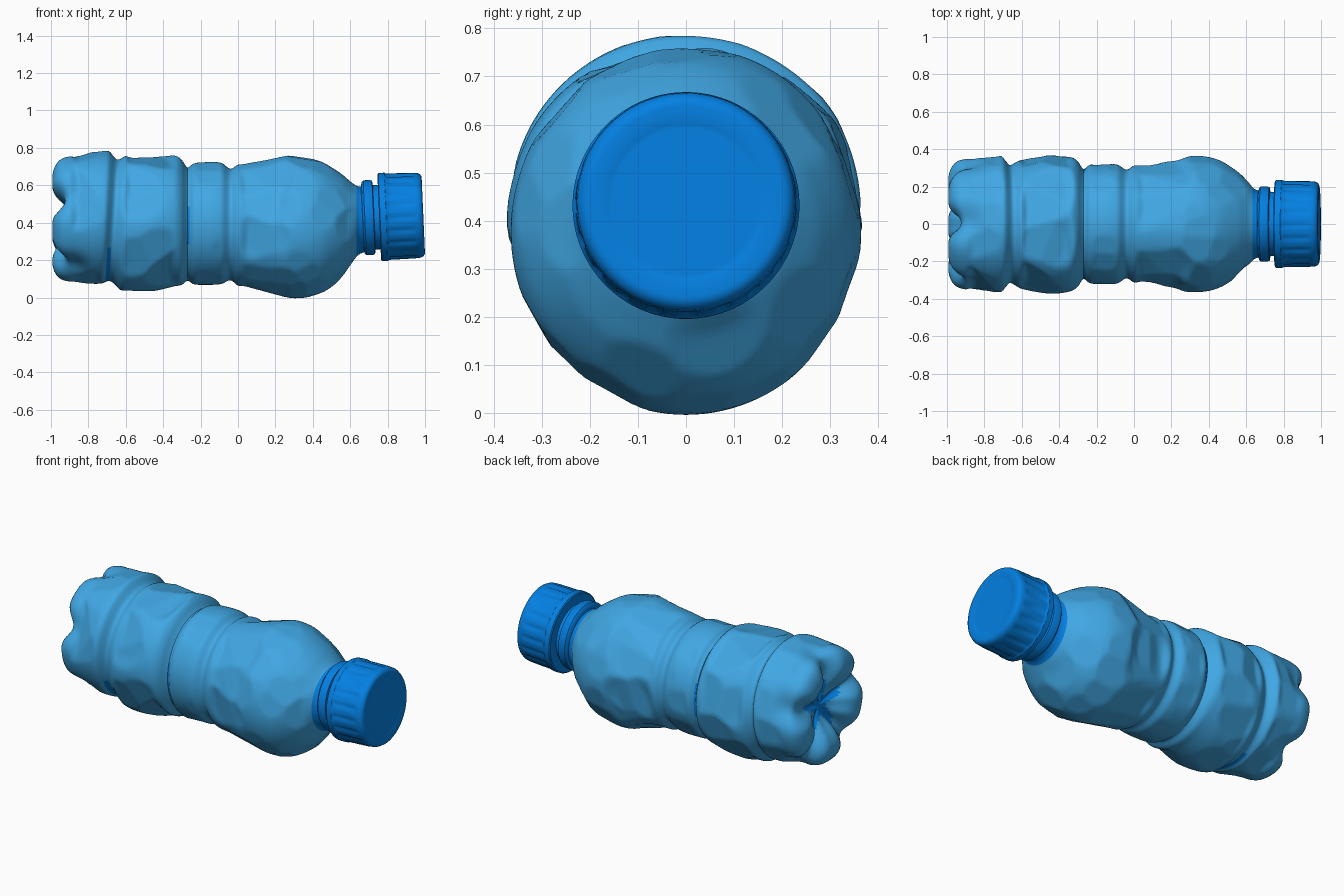
import bpy, bmesh, math, random
from mathutils import Vector, Matrix

if "Cube" in bpy.data.objects:
    bpy.data.objects.remove(bpy.data.objects["Cube"])

random.seed(7)
SEG = 120


def material(name, rgb):
    m = bpy.data.materials.new(name)
    m.diffuse_color = (*rgb, 1)
    m.use_nodes = True
    m.node_tree.nodes["Principled BSDF"].inputs["Base Color"].default_value = m.diffuse_color
    return m


LIGHT = material("light_blue_plastic", (0.052, 0.388, 0.775))
DARK = material("strong_blue_plastic", (0.001, 0.215, 0.76))


def clamp(v):
    return max(0.0, min(1.0, v))


def smooth(v):
    v = clamp(v)
    return v * v * (3 - 2 * v)


def curve(rows, x):
    """Smooth interpolation through rows of (x, values...)."""
    n = len(rows)
    i = max(k for k in range(n - 1) if k == 0 or rows[k][0] <= x)
    a, b = rows[i], rows[i + 1]
    p, q = rows[max(i - 1, 0)], rows[min(i + 2, n - 1)]
    h = b[0] - a[0]
    t = (x - a[0]) / h
    out = []
    for k in range(1, len(a)):
        ma = (b[k] - p[k]) / (b[0] - p[0]) * h
        mb = (q[k] - a[k]) / (q[0] - a[0]) * h
        out.append((2*t**3 - 3*t**2 + 1) * a[k] + (t**3 - 2*t**2 + t) * ma
                   + (3*t**2 - 2*t**3) * b[k] + (t**3 - t**2) * mb)
    return out


def skin(name, rings, mats, rule=None, angle=35):
    """Join rings of points into a closed skin with capped ends."""
    bm = bmesh.new()
    vs = [[bm.verts.new(p) for p in r] for r in rings]
    n = len(rings[0])
    for i in range(len(vs) - 1):
        for j in range(n):
            k = (j + 1) % n
            f = bm.faces.new((vs[i][j], vs[i][k], vs[i + 1][k], vs[i + 1][j]))
            if rule:
                f.material_index = rule(i, j)
    for r in (vs[0], vs[-1]):
        bm.faces.new(r).material_index = len(mats) - 1
    bmesh.ops.recalc_face_normals(bm, faces=bm.faces)
    me = bpy.data.meshes.new(name)
    bm.to_mesh(me)
    bm.free()
    ob = bpy.data.objects.new(name, me)
    bpy.context.collection.objects.link(ob)
    for m in mats:
        me.materials.append(m)
    bpy.ops.object.select_all(action='DESELECT')
    ob.select_set(True)
    bpy.context.view_layer.objects.active = ob
    bpy.ops.object.shade_smooth_by_angle(angle=math.radians(angle))
    return ob


# Body outline: x, top z, bottom z, half width
BODY = [
    (-0.90, 0.775, 0.085, 0.352), (-0.80, 0.783, 0.075, 0.36), (-0.71, 0.785, 0.075, 0.363),
    (-0.685, 0.755, 0.085, 0.335), (-0.665, 0.737, 0.088, 0.315), (-0.64, 0.745, 0.07, 0.325),
    (-0.60, 0.765, 0.028, 0.347), (-0.45, 0.77, 0.035, 0.372), (-0.34, 0.762, 0.06, 0.36),
    (-0.30, 0.735, 0.068, 0.335), (-0.27, 0.695, 0.09, 0.293), (-0.24, 0.715, 0.072, 0.315),
    (-0.20, 0.722, 0.068, 0.32), (-0.09, 0.72, 0.072, 0.318), (-0.04, 0.688, 0.092, 0.29),
    (0.0, 0.71, 0.064, 0.312), (0.15, 0.735, 0.024, 0.332), (0.30, 0.762, -0.004, 0.364),
    (0.44, 0.728, 0.021, 0.347), (0.55, 0.663, 0.10, 0.283), (0.61, 0.613, 0.182, 0.226),
    (0.64, 0.595, 0.225, 0.19), (0.68, 0.592, 0.245, 0.174),
]
# Base outline: fraction of radius, x on a foot, x in a groove between feet
BASE = [(0, -0.89, -0.89), (0.25, -0.91, -0.89), (0.48, -0.97, -0.90), (0.66, -0.993, -0.915),
        (0.82, -0.985, -0.925), (0.93, -0.962, -0.92), (0.98, -0.933, -0.91), (1, -0.90, -0.90)]


def groove(a):
    return abs(math.cos(2.5 * (a - math.pi / 2 + 0.03))) ** 5


def surface(x, a, f=1.0):
    top, bot, w = curve(BODY, x)
    k = f * (1 - 0.12 * groove(a) * smooth((-0.75 - x) / 0.15))
    px = x + 0.02 * math.sin(a) * math.exp(-((x + 0.67) / 0.1) ** 2)
    if f < 1:
        foot, gap = curve(BASE, f)
        px = foot + (gap - foot) * groove(a)
    return Vector((px, k * w * math.cos(a), (top + bot) / 2 + k * (top - bot) / 2 * math.sin(a)))


angles = [2 * math.pi * j / SEG for j in range(SEG)]
fractions = [0.03, 0.1, 0.18, 0.26, 0.34, 0.42, 0.5, 0.58, 0.65, 0.72, 0.78, 0.84,
             0.89, 0.93, 0.96, 0.98, 0.993]
stations = [(-0.90, f) for f in fractions]
stations += [(-0.90 + 1.575 * i / 150, 1.0) for i in range(151)]
rings = [[surface(x, a, f) for a in angles] for x, f in stations]

# Crumpled panels: flat cuts pressed into each zone of the wall
ZONES = [(-0.90, -0.70, 12, 0.012, 0.10, 0.05), (-0.63, -0.31, 15, 0.020, 0.18, 0.05),
         (-0.235, -0.075, 9, 0.006, 0.04, 0.04), (0.0, 0.635, 48, 0.010, 0.06, 0.05)]
for x0, x1, count, depth, tilt, fade in ZONES:
    for c in range(count):
        x = random.uniform(x0 + 0.03, x1 - 0.02)
        a = c * 2.39996 + random.uniform(-0.25, 0.25)
        p = surface(x, a)
        n = (surface(x, a + 0.02) - p).cross(surface(x + 0.004, a) - p).normalized()
        if n.dot(Vector((0, math.cos(a), math.sin(a)))) < 0:
            n.negate()
        n = (n + Vector([random.uniform(-tilt, tilt) for _ in range(3)])).normalized()
        d0 = depth * random.uniform(0.5, 1.3)
        for (sx, sf), ring in zip(stations, rings):
            if sf < 1 or not x0 < sx < x1 or abs(sx - x) > 0.24:
                continue
            edge = smooth((sx - x0) / fade) * smooth((x1 - sx) / fade)
            for v in ring:
                d = (v - p).dot(n) + d0
                if d > 0:
                    w = 1 - smooth(((v - p).length - 0.13) / 0.10)
                    v -= n * min(d, 0.04) * w * edge


def body_colour(i, j):
    """Darker star under the base, slivers in the grooves, and the neck end."""
    x, f = stations[i]
    a = angles[j]
    if f < 1:
        return int(f < 0.16 + 0.36 * groove(a))
    if x > 0.632:
        return 1
    if abs(x + 0.688) < 0.009:
        return int(math.sin(a) < -0.45 and math.cos(a) < 0.3)
    return int(abs(x + 0.272) < 0.006 and abs(math.sin(a)) < 0.35)


skin("bottle_body", rings, [LIGHT, DARK], body_colour, 50)

# Neck and cap lean slightly upward
LEAN = Matrix.Translation((0.64, 0, 0.425)) @ Matrix.Rotation(math.radians(-2.5), 4, 'Y')


def lathe(name, profile, seg, ribs=0):
    """Turn (x, radius, rib depth) rows around the leaning axis."""
    out = []
    for x, r, depth in profile:
        ring = []
        for j in range(seg):
            a = 2 * math.pi * j / seg
            cut = depth if ribs and j % (seg // ribs) < 2 else 0
            ring.append(LEAN @ Vector((x, (r - cut) * math.cos(a), (r - cut) * math.sin(a))))
        out.append(ring)
    return skin(name, out, [DARK])


# Neck with its support collar
lathe("neck", [(0.02, 0.15, 0), (0.026, 0.178, 0), (0.03, 0.192, 0), (0.038, 0.2, 0),
               (0.075, 0.2, 0), (0.085, 0.196, 0),
               (0.088, 0.172, 0), (0.105, 0.172, 0), (0.14, 0.172, 0)], 64)

# Cap with pressed ribs and a shallow recessed top
lathe("cap", [(0.115, 0.18, 0), (0.115, 0.228, 0), (0.12, 0.235, 0), (0.152, 0.236, 0),
              (0.158, 0.232, 0), (0.165, 0.231, 0.005), (0.25, 0.230, 0.005),
              (0.30, 0.229, 0.005), (0.31, 0.228, 0), (0.33, 0.226, 0), (0.343, 0.219, 0),
              (0.35, 0.208, 0), (0.351, 0.2, 0), (0.351, 0.17, 0), (0.349, 0.163, 0),
              (0.348, 0.155, 0), (0.348, 0.15, 0), (0.348, 0.03, 0)], 120, 20)
